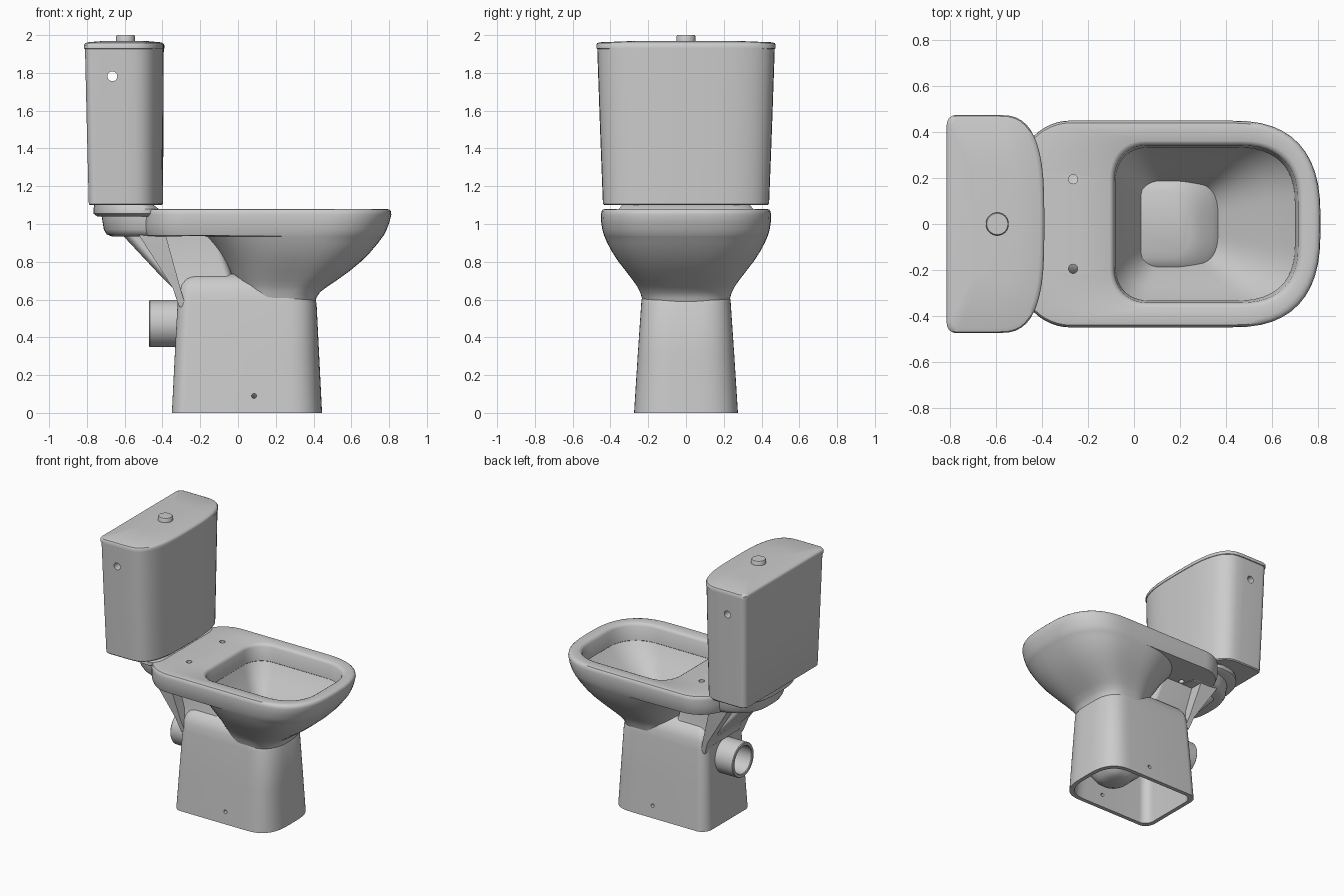
import bpy, bmesh, math
from mathutils import Vector

cube = bpy.data.objects.get("Cube")
if cube:
    bpy.data.objects.remove(cube, do_unlink=True)

GREY = (0.6, 0.6, 0.6, 1)
ceramic = bpy.data.materials.new("light_grey_ceramic")
ceramic.use_nodes = True
ceramic.diffuse_color = GREY
bsdf = ceramic.node_tree.nodes["Principled BSDF"]
bsdf.inputs["Base Color"].default_value = GREY
bsdf.inputs["Roughness"].default_value = 0.5


def ring(z, x0, x1, hy, front, back, n=12):
    """Rounded outline; front/back = (radius share of length, share of half width, exponent)."""
    pts = []
    for sx, sy in ((1, -1), (1, 1), (-1, 1), (-1, -1)):
        share_x, share_y, e = front if sx > 0 else back
        rx, ry = share_x * (x1 - x0), share_y * hy
        cx = x1 - rx if sx > 0 else x0 + rx
        for i in range(n + 1):
            t = (i if sx == sy else n - i) / n * math.pi / 2
            c, s = max(math.cos(t), 0), math.sin(t)
            pts.append(Vector((cx + sx * rx * c ** (2 / e),
                               sy * (hy - ry + ry * s ** (2 / e)), z)))
    return pts


def circle(center, r, axis, n=32):
    """Circle of points facing along axis x, y or z."""
    a, b = [k for k in range(3) if k != "xyz".index(axis)]
    pts = []
    for i in range(n):
        p = Vector(center)
        p[a] += r * math.cos(i * math.tau / n)
        p[b] += r * math.sin(i * math.tau / n)
        pts.append(p)
    return pts


def skin(name, rings):
    """Closed solid through a chain of equal rings."""
    bm = bmesh.new()
    loops = [[bm.verts.new(p) for p in r] for r in rings]
    n = len(loops[0])
    for lo, hi in zip(loops, loops[1:]):
        for i in range(n):
            j = (i + 1) % n
            bm.faces.new((lo[i], lo[j], hi[j], hi[i]))
    bm.faces.new(loops[0][::-1])
    bm.faces.new(loops[-1])
    bmesh.ops.recalc_face_normals(bm, faces=bm.faces)
    me = bpy.data.meshes.new(name)
    bm.to_mesh(me)
    bm.free()
    ob = bpy.data.objects.new(name, me)
    bpy.context.collection.objects.link(ob)
    me.materials.append(ceramic)
    return ob


def activate(ob):
    bpy.ops.object.select_all(action="DESELECT")
    ob.select_set(True)
    bpy.context.view_layer.objects.active = ob


def drill(ob, center, r, axis, depth):
    """Cut a round hole."""
    step = Vector([depth / 2 if a == axis else 0 for a in "xyz"])
    c = Vector(center)
    cutter = skin("hole_cutter", [circle(c - step, r, axis, 20), circle(c + step, r, axis, 20)])
    cutter.hide_render = True
    activate(ob)
    mod = ob.modifiers.new("hole", "BOOLEAN")
    mod.operation, mod.solver, mod.object = "DIFFERENCE", "EXACT", cutter
    bpy.ops.object.modifier_apply(modifier=mod.name)
    bpy.data.objects.remove(cutter, do_unlink=True)


def loft(sections, front, back):
    return [ring(*s, front, back) for s in sections]


parts = []

# Bowl: deep sump and outer belly, then rim, then inner basin
belly = loft([(.05, .12, .24, .07), (.07, .07, .28, .12), (.13, .02, .33, .16),
              (.22, 0, .35, .18), (.4, 0, .37, .19),
              (.56, 0, .405, .215), (.61, 0, .415, .234), (.64, 0, .435, .243),
              (.67, -.01, .475, .259), (.70, -.03, .52, .28), (.75, -.05, .59, .318),
              (.80, -.08, .65, .357), (.85, -.11, .70, .39), (.90, -.15, .742, .417),
              (.935, -.18, .768, .432)], (.41, .96, 2.6), (.45, .9, 2.2))
rim = loft([(.94, -.49, .772, .434), (.97, -.5, .787, .443), (1.01, -.5, .802, .449),
            (1.05, -.5, .812, .45), (1.068, -.5, .809, .447), (1.077, -.495, .80, .44),
            (1.08, -.48, .785, .425)], (.305, .96, 2.6), (.17, .5, 2))
basin = loft([(1.08, -.105, .735, .362), (1.074, -.094, .723, .35), (1.06, -.086, .714, .342),
              (.96, -.08, .70, .332), (.955, -.085, .706, .338), (.91, -.065, .665, .315),
              (.85, -.035, .595, .275), (.78, .005, .51, .23), (.70, .05, .415, .18),
              (.64, .085, .345, .148), (.61, .097, .318, .136), (.57, .1, .308, .131),
              (.3, .1, .295, .128), (.17, .11, .285, .12), (.14, .14, .25, .09)],
             (.32, .72, 2.4), (.18, .45, 2.2))
bowl = skin("bowl", belly + rim + basin)
for side in (-1, 1):
    drill(bowl, (-.265, side * .195, 1.0), .02, "z", .4)
parts.append(bowl)

# Hollow pedestal: inside wall going down, outside wall going up
inside = loft([(.58, -.29, .385, .205), (.3, -.305, .40, .225), (0, -.32, .415, .245)],
              (.24, .85, 2.6), (.09, .3, 2))
outside = loft([(0, -.35, .445, .275), (.3, -.335, .43, .256), (.58, -.32, .416, .237),
                (.64, -.315, .385, .23), (.68, -.305, .34, .215), (.71, -.285, .29, .19),
                (.735, -.25, .24, .15)], (.24, .85, 2.6), (.09, .3, 2))
pedestal = skin("pedestal", inside + outside)
drill(pedestal, (.085, 0, .09), .013, "y", .8)
parts.append(pedestal)

# Trap passage from the sump to the outlet
parts.append(skin("trap_passage", [
    circle((x, 0, z), r, "x") for x, z, r in
    ((.05, .22, .13), (-.03, .3, .14), (-.12, .41, .14), (-.2, .46, .13), (-.29, .473, .12))]))

# Sloping rear neck with a web on each side
parts.append(skin("rear_neck", loft(
    [(.6, -.325, 0, .205), (.66, -.345, -.01, .19), (.72, -.405, -.03, .17),
     (.95, -.62, -.1, .17)], (.1, .3, 2), (.1, .3, 2))))


def quad(z, xa, xb, ya, yb):
    return [Vector(p) for p in ((xa, ya, z), (xb, ya, z), (xb, yb, z), (xa, yb, z))]


for side, label in ((1, "left"), (-1, "right")):
    parts.append(skin(label + "_web", [
        quad(.56, -.31, -.275, side * .16, side * .222),
        quad(.66, -.345, -.305, side * .15, side * .24),
        quad(.95, -.53, -.385, side * .14, side * .27)]))

# Rear shelf and the pad under the tank, both narrowing to the back
parts.append(skin("rear_shelf", loft(
    [(.935, -.67, -.3, .27), (.945, -.695, -.3, .29), (.97, -.71, -.3, .305),
     (1.04, -.722, -.3, .31), (1.07, -.722, -.3, .31)], (.1, .3, 2), (.75, .9, 2.3))))
parts.append(skin("tank_pad", loft(
    [(1.04, -.745, -.42, .33), (1.055, -.765, -.42, .355), (1.08, -.765, -.42, .355),
     (1.11, -.76, -.46, .33)], (.2, .3, 2), (.75, .9, 2.3))))

# Outlet pipe, open at the back
parts.append(skin("outlet_pipe", [
    circle((x, 0, .473), r, "x", 40) for x, r in
    ((-.3, .1), (-.465, .1), (-.47, .104), (-.47, .121), (-.465, .125), (-.29, .125))]))

# Tank
tank_front, tank_back = (.5, .97, 3), (.1, .09, 2)
tank = skin("tank", loft(
    [(1.1, -.785, -.404, .433), (1.107, -.79, -.397, .44), (1.5, -.8, -.395, .455),
     (1.93, -.81, -.393, .47)], tank_front, tank_back))
drill(tank, (-.665, 0, 1.782), .026, "y", 1.2)
parts.append(tank)

# Lid and flush button
parts.append(skin("tank_lid", loft(
    [(1.925, -.808, -.398, .466), (1.93, -.815, -.39, .475), (1.948, -.815, -.39, .475),
     (1.957, -.809, -.396, .47), (1.962, -.795, -.41, .455), (1.97, -.7, -.5, .25)],
    tank_front, tank_back)))
parts.append(skin("flush_button", [
    circle((-.595, 0, z), r, "z") for z, r in
    ((1.95, .05), (1.994, .05), (2.0, .046))]))

for ob in parts:
    activate(ob)
    bpy.ops.object.shade_smooth_by_angle(angle=math.radians(38))
